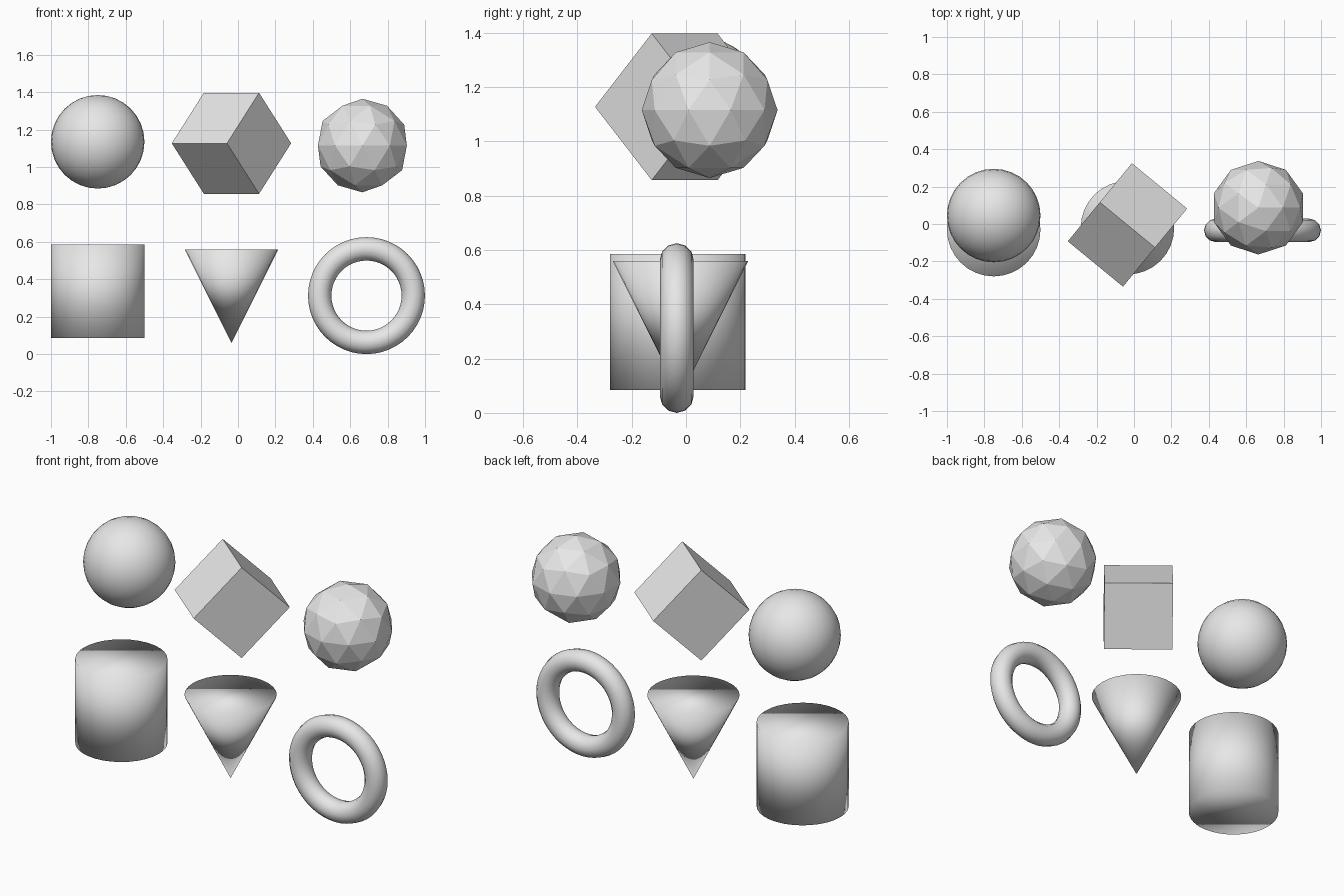
import bpy
from math import radians

cube = bpy.data.objects.get("Cube")
if cube:
    bpy.data.objects.remove(cube, do_unlink=True)

# Single plain grey for every solid
grey = bpy.data.materials.new("plain grey")
grey.use_nodes = True
colour = (0.8, 0.8, 0.8, 1.0)
grey.diffuse_color = colour
grey.node_tree.nodes["Principled BSDF"].inputs["Base Color"].default_value = colour

RADIUS = 0.25
ops = bpy.ops.mesh


def solid(name, add, location, rotation=(0, 0, 0), smooth=True, **shape):
    """Add one primitive, name it, colour it and choose its shading."""
    add(location=location, rotation=[radians(a) for a in rotation], **shape)
    obj = bpy.context.object
    obj.name = obj.data.name = name
    obj.data.materials.append(grey)
    if smooth:
        bpy.ops.object.shade_smooth()
    else:
        bpy.ops.object.shade_flat()
    return obj


# Upper row: smooth ball, cube balanced on an edge, faceted ball
solid("smooth_ball", ops.primitive_uv_sphere_add, (-0.75, 0.045, 1.135),
      radius=RADIUS, segments=32, ring_count=16)
solid("tilted_cube", ops.primitive_cube_add, (-0.035, -0.005, 1.127),
      rotation=(45, 0, -39.4), smooth=False, size=0.382)
solid("faceted_ball", ops.primitive_ico_sphere_add, (0.665, 0.087, 1.115),
      smooth=False, radius=RADIUS, subdivisions=2)

# Lower row: cylinder, cone standing on its tip, upright ring
solid("cylinder", ops.primitive_cylinder_add, (-0.75, -0.03, 0.335),
      radius=RADIUS, depth=0.5, vertices=32)
solid("inverted_cone", ops.primitive_cone_add, (-0.035, -0.02, 0.31),
      radius1=0, radius2=RADIUS, depth=0.5, vertices=32)
solid("upright_ring", ops.primitive_torus_add, (0.687, -0.034, 0.3125),
      rotation=(90, 0, 0), major_radius=RADIUS, minor_radius=0.0625,
      major_segments=48, minor_segments=12)
